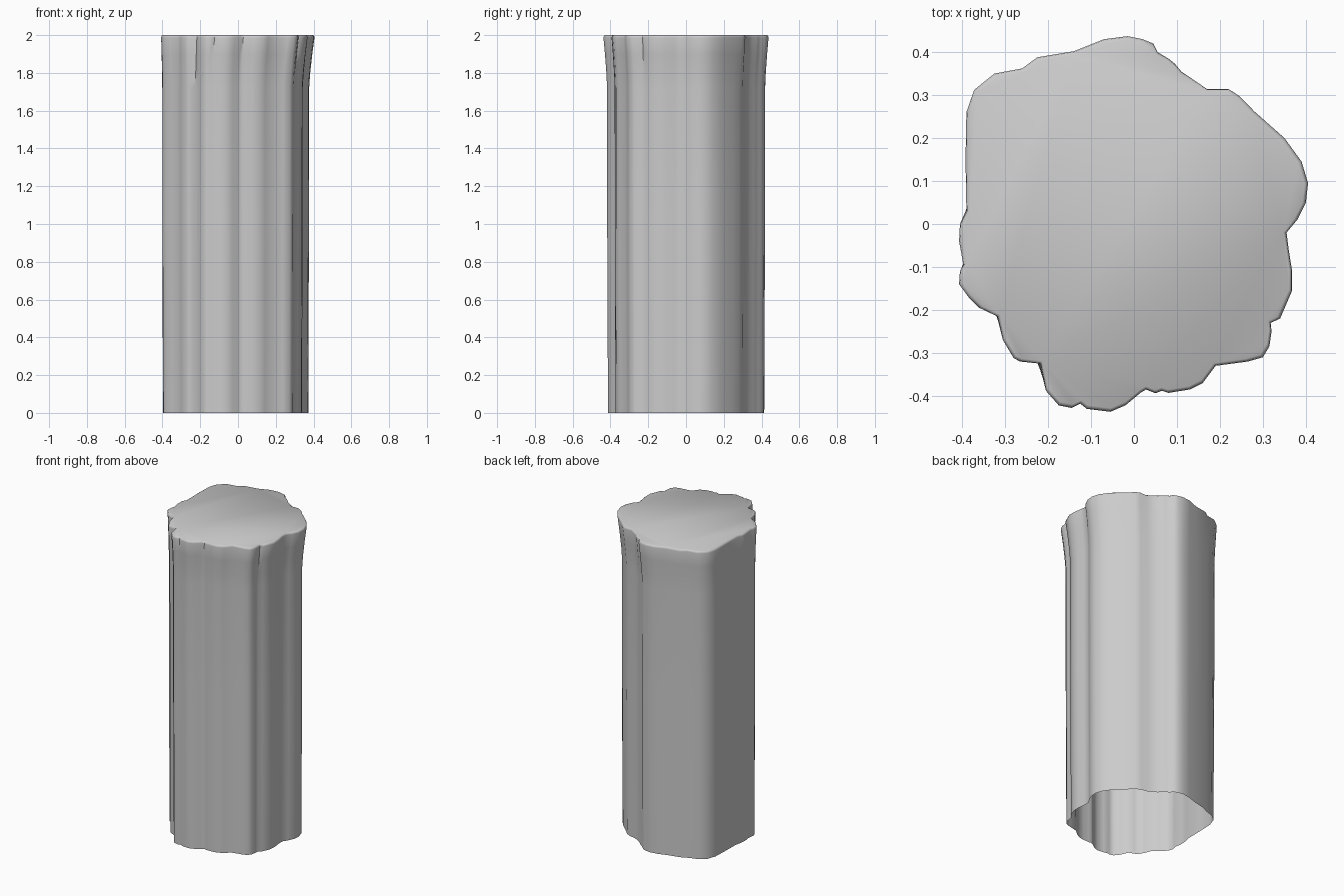
import bpy, bmesh, math
from mathutils import Vector

# Outline of the trunk's top edge, clockwise seen from above
OUTLINE = [
    (-.015, .437), (.02, .43), (.045, .42), (.055, .40), (.08, .385), (.095, .373),
    (.11, .355), (.17, .314), (.22, .314), (.245, .298), (.28, .262), (.35, .20),
    (.39, .145), (.405, .095), (.40, .05), (.38, .01), (.355, -.02), (.36, -.06),
    (.368, -.11), (.368, -.155), (.34, -.22), (.318, -.23), (.32, -.25), (.315, -.285),
    (.30, -.31), (.265, -.32), (.19, -.33), (.16, -.37), (.13, -.385), (.08, -.393),
    (.065, -.388), (.05, -.394), (.028, -.385), (.015, -.393), (-.02, -.422), (-.055, -.437),
    (-.11, -.43), (-.125, -.418), (-.145, -.428), (-.175, -.422), (-.205, -.388), (-.218, -.325),
    (-.265, -.32), (-.28, -.312), (-.305, -.27), (-.318, -.215), (-.36, -.195), (-.385, -.17),
    (-.407, -.14), (-.405, -.11), (-.397, -.095), (-.407, -.04), (-.405, 0), (-.39, .03),
    (-.392, .15), (-.39, .26), (-.372, .312), (-.325, .35), (-.26, .362), (-.225, .388),
    (-.14, .402), (-.07, .43)]
top = [Vector(p) for p in OUTLINE]
n = len(top)

# Slimmer, slightly softened outline for the shaft
soft = [top[i] * .7 + (top[i - 1] + top[(i + 1) % n]) * .15 for i in range(n)]
shaft = [Vector((p.x * .962 - .011, p.y * .962)) for p in soft]


def ring(bm, blend, z, scale=1.0):
    """Ring of vertices between the shaft (0) and top edge (1) outlines."""
    return [bm.verts.new((*(a.lerp(b, blend) * scale), z)) for a, b in zip(shaft, top)]


bm = bmesh.new()
# Straight shaft, flared head, then a small rounded rim
levels = [(0, 0, .99), (0, 1.0, 1), (.03, 1.72, 1), (.22, 1.8, 1), (.6, 1.9, 1),
          (1, 1.987, 1), (1, 1.996, .995), (1, 2.0, .98)]
rings = [ring(bm, b, z, s) for b, z, s in levels]
for lo, hi in zip(rings, rings[1:]):
    for i in range(n):
        j = (i + 1) % n
        bm.faces.new((lo[j], lo[i], hi[i], hi[j]))
# Flat cut top; the bottom stays open
bm.faces.new(list(reversed(rings[-1])))

mesh = bpy.data.meshes.new("tree_trunk")
bm.to_mesh(mesh)
bm.free()
trunk = bpy.data.objects.new("tree_trunk", mesh)
bpy.context.collection.objects.link(trunk)
bpy.context.view_layer.objects.active = trunk
trunk.select_set(True)
bpy.ops.object.shade_smooth_by_angle(angle=math.radians(50))
